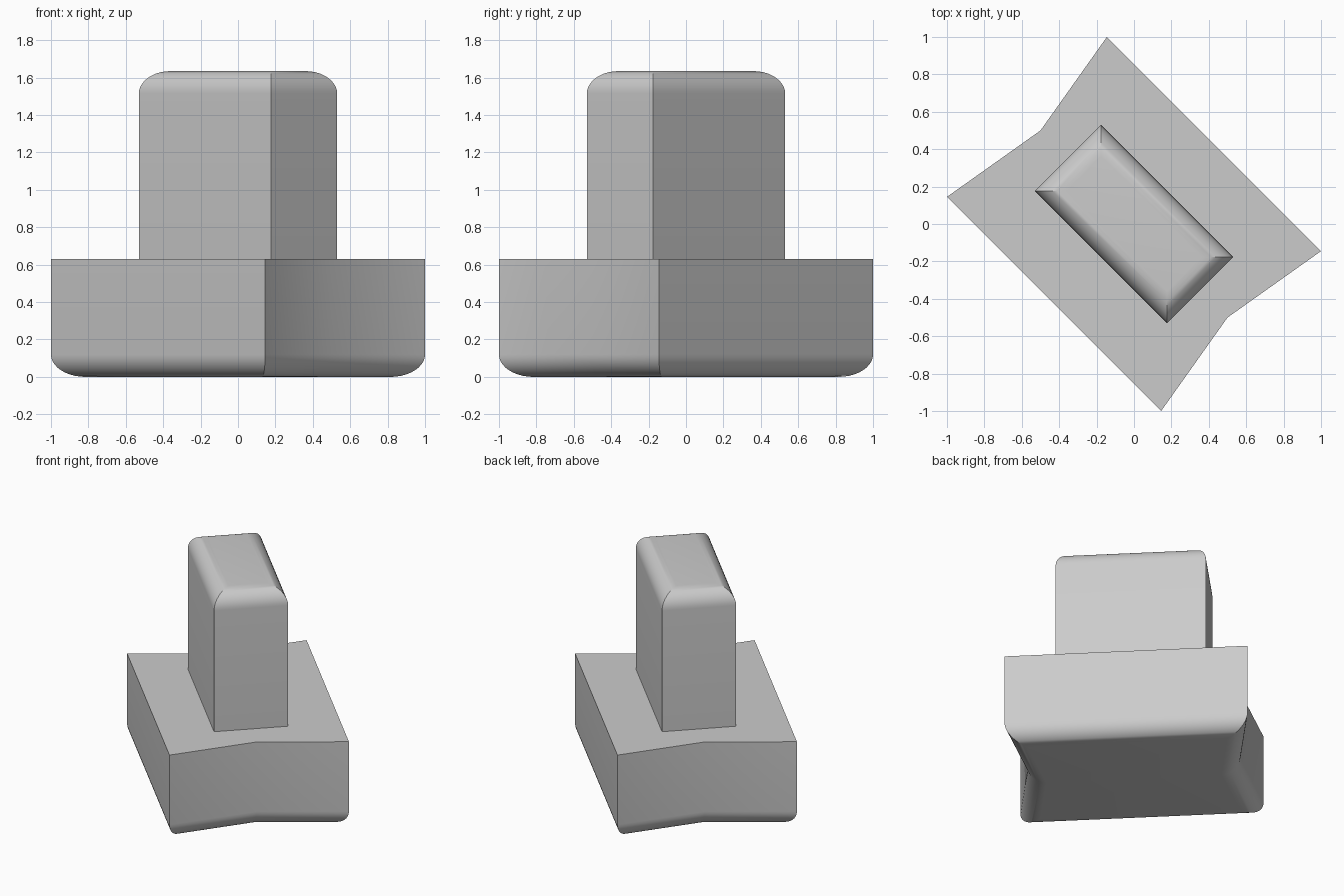
import bpy, bmesh, math
from mathutils import Vector

cube = bpy.data.objects.get("Cube")
if cube:
    bpy.data.objects.remove(cube, do_unlink=True)

ROUND = 0.12      # radius of the rounded rims
STEPS = 10

grey = bpy.data.materials.new("light grey")
grey.use_nodes = True
grey.diffuse_color = (0.6, 0.6, 0.6, 1)
grey.node_tree.nodes["Principled BSDF"].inputs["Base Color"].default_value = (0.6, 0.6, 0.6, 1)


def inset(outline, d):
    """Move every side of a counter-clockwise outline inward by d."""
    pts = [Vector(p) for p in outline]
    result = []
    for i, p in enumerate(pts):
        a = (p - pts[i - 1]).normalized()
        b = (pts[(i + 1) % len(pts)] - p).normalized()
        na, nb = Vector((-a.y, a.x)), Vector((-b.y, b.x))
        result.append(p + (na + nb) * (d / (1 + na.dot(nb))))
    return result


def rounded_prism(name, outline, z_flat, z_round):
    """Prism with a square rim at z_flat and a mitred round rim at z_round."""
    up = 1 if z_round > z_flat else -1
    levels = [(0, z_flat)]
    for i in range(STEPS + 1):
        t = math.pi / 2 * i / STEPS
        levels.append((ROUND * (1 - math.cos(t)), z_round - up * ROUND * (1 - math.sin(t))))
    bm = bmesh.new()
    rings = [[bm.verts.new((p.x, p.y, z)) for p in inset(outline, d)] for d, z in levels]
    n = len(outline)
    for low, high in zip(rings, rings[1:]):
        for i in range(n):
            j = (i + 1) % n
            bm.faces.new((low[i], low[j], high[j], high[i]))
    bm.faces.new(rings[0])
    bm.faces.new(rings[-1])
    bmesh.ops.recalc_face_normals(bm, faces=bm.faces)
    mesh = bpy.data.meshes.new(name)
    bm.to_mesh(mesh)
    bm.free()
    mesh.materials.append(grey)
    obj = bpy.data.objects.new(name, mesh)
    bpy.context.collection.objects.link(obj)
    bpy.ops.object.select_all(action="DESELECT")
    obj.select_set(True)
    bpy.context.view_layer.objects.active = obj
    bpy.ops.object.shade_smooth_by_angle(angle=math.radians(30))
    return obj


def with_opposite(half):
    """Complete an outline by half-turn symmetry."""
    return half + [(-x, -y) for x, y in half]


# Base with notched ends and a rounded underside
rounded_prism("notched_base", with_opposite([(1, -0.145), (-0.145, 1), (-0.5, 0.5)]), 0.63, 0)

# Upright block with a rounded top
rounded_prism("upright_block", with_opposite([(0.53, -0.177), (-0.177, 0.53)]), 0.63, 1.635)
